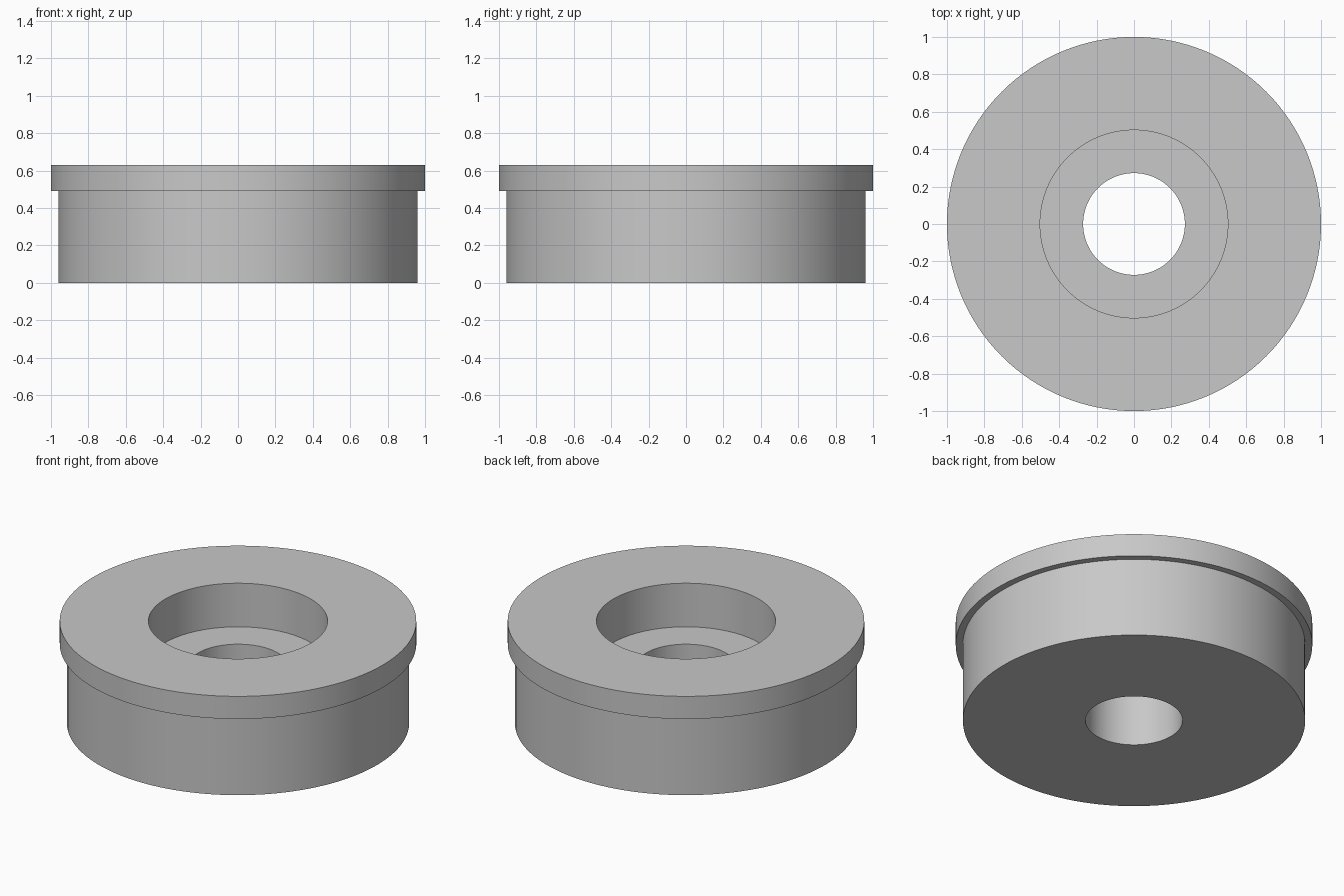
import bpy, bmesh, math

SEGMENTS = 128

# Remove the default cube
cube = bpy.data.objects.get("Cube")
if cube:
    bpy.data.objects.remove(cube, do_unlink=True)

# Plain grey material
grey = bpy.data.materials.new("grey")
grey.use_nodes = True
colour = (0.58, 0.58, 0.58, 1)
grey.diffuse_color = colour
grey.node_tree.nodes["Principled BSDF"].inputs["Base Color"].default_value = colour

# Closed cross-section (radius, height): body, flange, counterbore, through hole
bore, recess, body, flange = 0.272, 0.502, 0.96, 1.0
floor, ledge, top = 0.36, 0.49, 0.63
profile = [(bore, 0), (body, 0), (body, ledge), (flange, ledge),
           (flange, top), (recess, top), (recess, floor), (bore, floor)]

# Spin the cross-section into a flanged bushing
bm = bmesh.new()
verts = [bm.verts.new((r, 0, z)) for r, z in profile]
edges = [bm.edges.new((a, b)) for a, b in zip(verts, verts[1:] + verts[:1])]
bmesh.ops.spin(bm, geom=verts + edges, cent=(0, 0, 0), axis=(0, 0, 1),
               angle=math.tau, steps=SEGMENTS, use_merge=False)
bmesh.ops.remove_doubles(bm, verts=bm.verts, dist=0.0005)
bmesh.ops.recalc_face_normals(bm, faces=bm.faces)

mesh = bpy.data.meshes.new("flanged_bushing")
bm.to_mesh(mesh)
bm.free()
mesh.materials.append(grey)
bushing = bpy.data.objects.new("flanged_bushing", mesh)
bpy.context.collection.objects.link(bushing)

# Smooth round walls, crisp rims
bpy.ops.object.select_all(action="DESELECT")
bushing.select_set(True)
bpy.context.view_layer.objects.active = bushing
bpy.ops.object.shade_smooth_by_angle(angle=math.radians(30))
